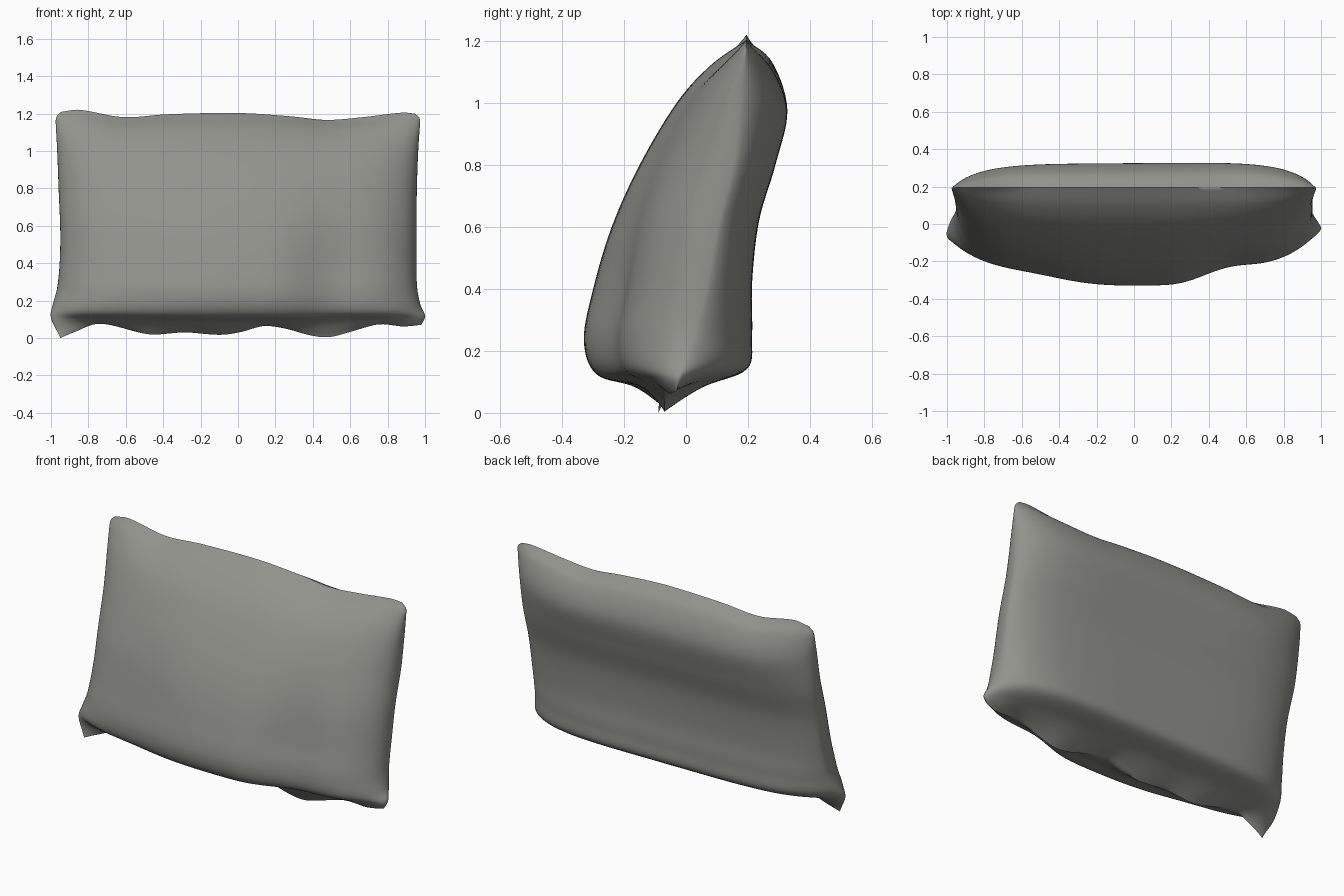
import bpy, bmesh, math

if "Cube" in bpy.data.objects:
    bpy.data.objects.remove(bpy.data.objects["Cube"])

NU, NV = 96, 63      # columns across, rows down each face


def curve(pts, t):
    """Smooth curve through (key, value) pairs."""
    t = min(max(t, pts[0][0]), pts[-1][0])
    i = 0
    while i < len(pts) - 2 and t > pts[i + 1][0]:
        i += 1

    def slope(k):
        a, b = pts[max(k - 1, 0)], pts[min(k + 1, len(pts) - 1)]
        return (b[1] - a[1]) / (b[0] - a[0])
    (x0, y0), (x1, y1) = pts[i], pts[i + 1]
    h = x1 - x0
    s = (t - x0) / h
    return (y0 * (1 + 2 * s) * (1 - s) ** 2 + y1 * s * s * (3 - 2 * s)
            + h * (slope(i) * s * (1 - s) ** 2 - slope(i + 1) * s * s * (1 - s)))


def profile(pts, v):
    return [curve([(i, p[k]) for i, p in enumerate(pts)], v) for k in (0, 1)]


def bump(u, centre, width):
    return math.exp(-((u - centre) / width) ** 2)


def ramp(t):
    t = min(max(t, 0), 1)
    return t * t * (3 - 2 * t)


# Matching (y, z) sections from top seam to bottom seam
front = [(.195, 1.2), (.08, 1.12), (-.03, 1.0), (-.15, .8), (-.24, .6),
         (-.30, .4), (-.33, .235), (-.29, .125), (-.165, .085), (-.07, .03)]
back = [(.195, 1.2), (.282, 1.13), (.332, .98), (.293, .8), (.24, .62),
        (.218, .42), (.219, .25), (.203, .14), (.055, .085), (-.07, .03)]
seam = [(.195, 1.2), (.188, 1.13), (.177, 1.02), (.158, .82), (.108, .62),
        (.07, .42), (.035, .28), (-.005, .18), (-.04, .115), (-.06, .05)]

# Half widths by row, and wavy top and bottom seams by x
left_w = [(0, .945), (.35, .97), (1, .974), (3, .96), (4.5, .95), (6, .965),
          (7, .99), (8, 1.0), (9, .95)]
right_w = [(0, .945), (.35, .97), (1, .972), (3, .957), (4.5, .954), (6, .957),
           (7, .975), (8, 1.0), (9, .98)]
top_z = [(-1, 1.206), (-.9, 1.217), (-.65, 1.178), (-.4, 1.193), (0, 1.2),
         (.3, 1.182), (.5, 1.163), (.7, 1.177), (.93, 1.202), (1, 1.197)]
bottom_z = [(-1, .0), (-.93, .028), (-.78, .076), (-.5, .02), (-.3, .03), (-.1, .017),
            (.02, .033), (.14, .064), (.26, .05), (.4, .013), (.5, .005), (.62, .035),
            (.77, .073), (.9, .062), (1, .07)]


def point(u, v, face):
    s = profile(seam, v)
    f = profile(front if face == 0 else back, v)
    a = abs(u)
    if face == 0:
        w = max(0, 1 - a ** 2.6) ** .45
        w *= 1 - (.3 + .7 * ramp((v - 2.5) / 3)) * (
            .11 * bump(u, .52, .2) + .11 * ramp((u - .2) / .45) + .09 * bump(u, -.58, .28))
    else:
        w = max(0, 1 - a ** 5) ** .6
        w *= 1 - .07 * (1 - u) / 1.6
    if v >= 9:
        w = 1 - a ** 4
    y = s[0] + (f[0] - s[0]) * w
    z = s[1] + (f[1] - s[1]) * w
    x = u * curve(left_w if u < 0 else right_w, v)
    # seam waves fade out into the faces
    z += (curve(top_z, u) - 1.197) * max(0, 1 - v / 3) ** 1.3
    low = max(0, (v - 7.4) / 1.6) ** 1.8
    rest = z if v >= 9 else .05 - .02 * w
    z += (curve(bottom_z, u) - rest) * low
    # bottom corner ears twist a little
    y += (.03 if u > 0 else -.03) * a ** 10 * max(0, (v - 6) / 3)
    return x, y, z


# Pillow: front and back sheets sharing the seam
bm = bmesh.new()
for face in (0, 1):
    grid = []
    for i in range(NU + 1):
        u = math.sin(math.pi / 2 * (2 * i / NU - 1))
        grid.append([bm.verts.new(point(u, 9 * j / NV, face)) for j in range(NV + 1)])
    for i in range(NU):
        for j in range(NV):
            q = [grid[i][j], grid[i][j + 1], grid[i + 1][j + 1], grid[i + 1][j]]
            bm.faces.new(q if face == 0 else q[::-1])
# weld only the seam borders
border = [v for v in bm.verts if v.is_boundary]
bmesh.ops.remove_doubles(bm, verts=border, dist=.0003)
bmesh.ops.recalc_face_normals(bm, faces=bm.faces[:])
lowest = min(v.co.z for v in bm.verts)
for v in bm.verts:
    v.co.z -= lowest

mesh = bpy.data.meshes.new("pillow")
bm.to_mesh(mesh)
bm.free()
pillow = bpy.data.objects.new("pillow", mesh)
bpy.context.collection.objects.link(pillow)

fabric = bpy.data.materials.new("warm grey fabric")
fabric.diffuse_color = (.29, .29, .265, 1)
fabric.use_nodes = True
fabric.node_tree.nodes["Principled BSDF"].inputs["Base Color"].default_value = fabric.diffuse_color
mesh.materials.append(fabric)

bpy.context.view_layer.objects.active = pillow
pillow.select_set(True)
bpy.ops.object.shade_smooth_by_angle(angle=math.radians(60))
